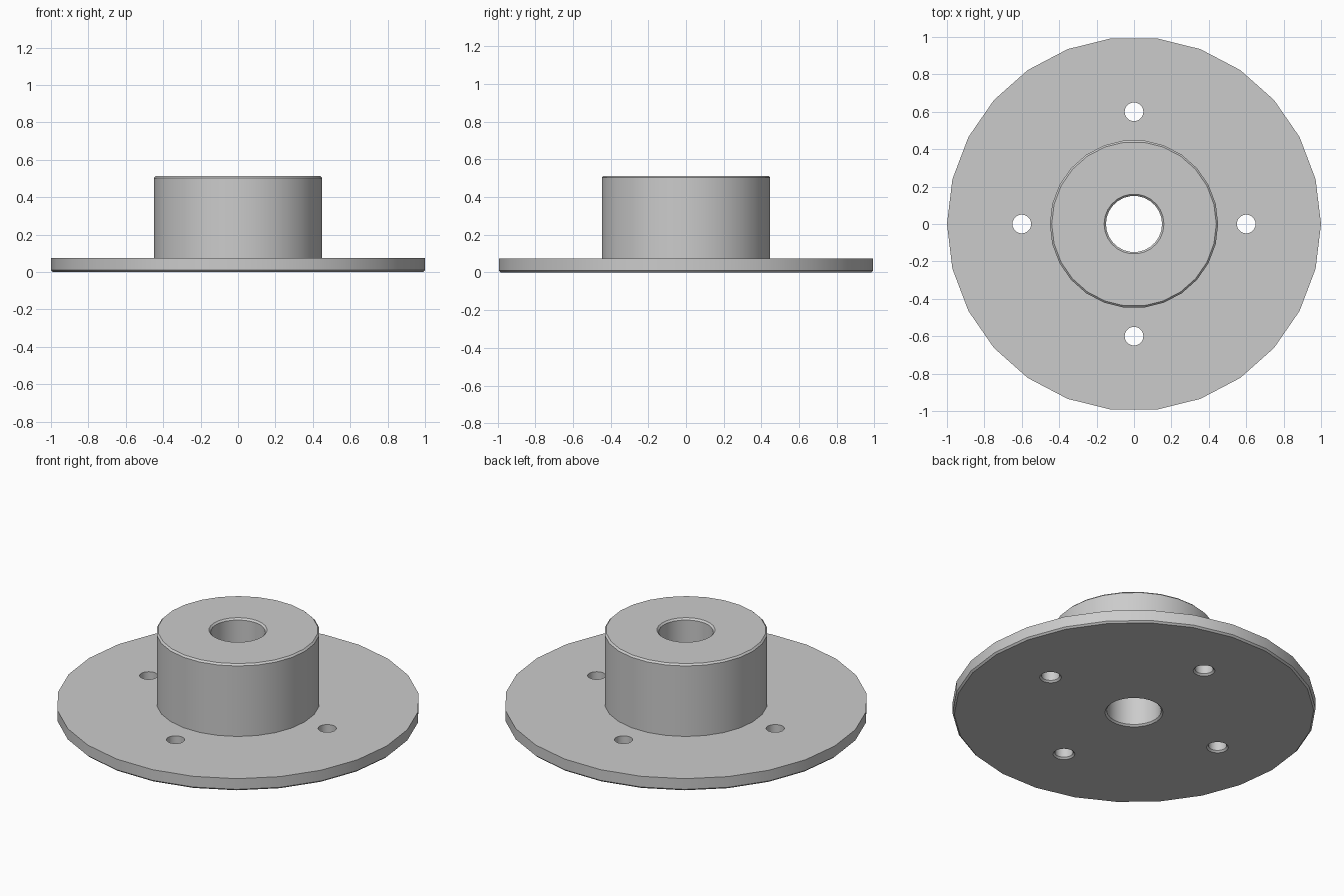
import bpy
import bmesh
from math import cos, sin, pi, radians

default = bpy.data.objects.get("Cube")
if default:
    bpy.data.objects.remove(default, do_unlink=True)

SIDES = 26
FLANGE_R, FLANGE_TOP = 1.0, 0.075
HUB_R, HUB_TOP = 0.45, 0.513
BORE_R, BOLT_R, BOLT_CIRCLE = 0.15, 0.05, 0.6
C = 0.01  # chamfer size

grey = bpy.data.materials.new("plain_grey")
grey.use_nodes = True
colour = (0.6, 0.6, 0.6, 1)
grey.diffuse_color = colour
grey.node_tree.nodes["Principled BSDF"].inputs["Base Color"].default_value = colour


def lathe(name, profile, sides, closed, centre=(0, 0)):
    """Turn a radius/height profile around z; open profiles get end caps."""
    bm = bmesh.new()
    rings = []
    for r, z in profile:
        angles = [2 * pi * i / sides for i in range(sides)]
        rings.append([bm.verts.new((centre[0] + r * cos(a), centre[1] + r * sin(a), z))
                      for a in angles])
    pairs = list(zip(rings, rings[1:]))
    if closed:
        pairs.append((rings[-1], rings[0]))
    else:
        bm.faces.new(rings[0])
        bm.faces.new(rings[-1])
    for low, high in pairs:
        for i in range(sides):
            j = (i + 1) % sides
            bm.faces.new((low[i], low[j], high[j], high[i]))
    bmesh.ops.recalc_face_normals(bm, faces=bm.faces)
    mesh = bpy.data.meshes.new(name)
    bm.to_mesh(mesh)
    bm.free()
    mesh.materials.append(grey)
    obj = bpy.data.objects.new(name, mesh)
    bpy.context.collection.objects.link(obj)
    return obj


# Flange, raised hub and chamfered bore as one turned part
flanged_hub = lathe("flanged_hub", [
    (BORE_R + C, 0), (FLANGE_R - C, 0), (FLANGE_R, C), (FLANGE_R, FLANGE_TOP),
    (HUB_R, FLANGE_TOP), (HUB_R, HUB_TOP - C), (HUB_R - C, HUB_TOP),
    (BORE_R + C, HUB_TOP), (BORE_R, HUB_TOP - C), (BORE_R, C),
], SIDES, True)

bpy.ops.object.select_all(action="DESELECT")
flanged_hub.select_set(True)
bpy.context.view_layer.objects.active = flanged_hub

# Four bolt holes, chamfered underneath
for k in range(4):
    a = k * pi / 2
    cutter = lathe("bolt_hole_cutter", [
        (BOLT_R + 2 * C, -C), (BOLT_R, C), (BOLT_R, FLANGE_TOP + 0.1),
    ], SIDES, False, (BOLT_CIRCLE * cos(a), BOLT_CIRCLE * sin(a)))
    cutter.hide_render = True
    cut = flanged_hub.modifiers.new("bolt_hole", "BOOLEAN")
    cut.operation = "DIFFERENCE"
    cut.solver = "EXACT"
    cut.object = cutter
    bpy.ops.object.modifier_apply(modifier=cut.name)
    bpy.data.objects.remove(cutter, do_unlink=True)

bpy.ops.object.shade_smooth_by_angle(angle=radians(30))
